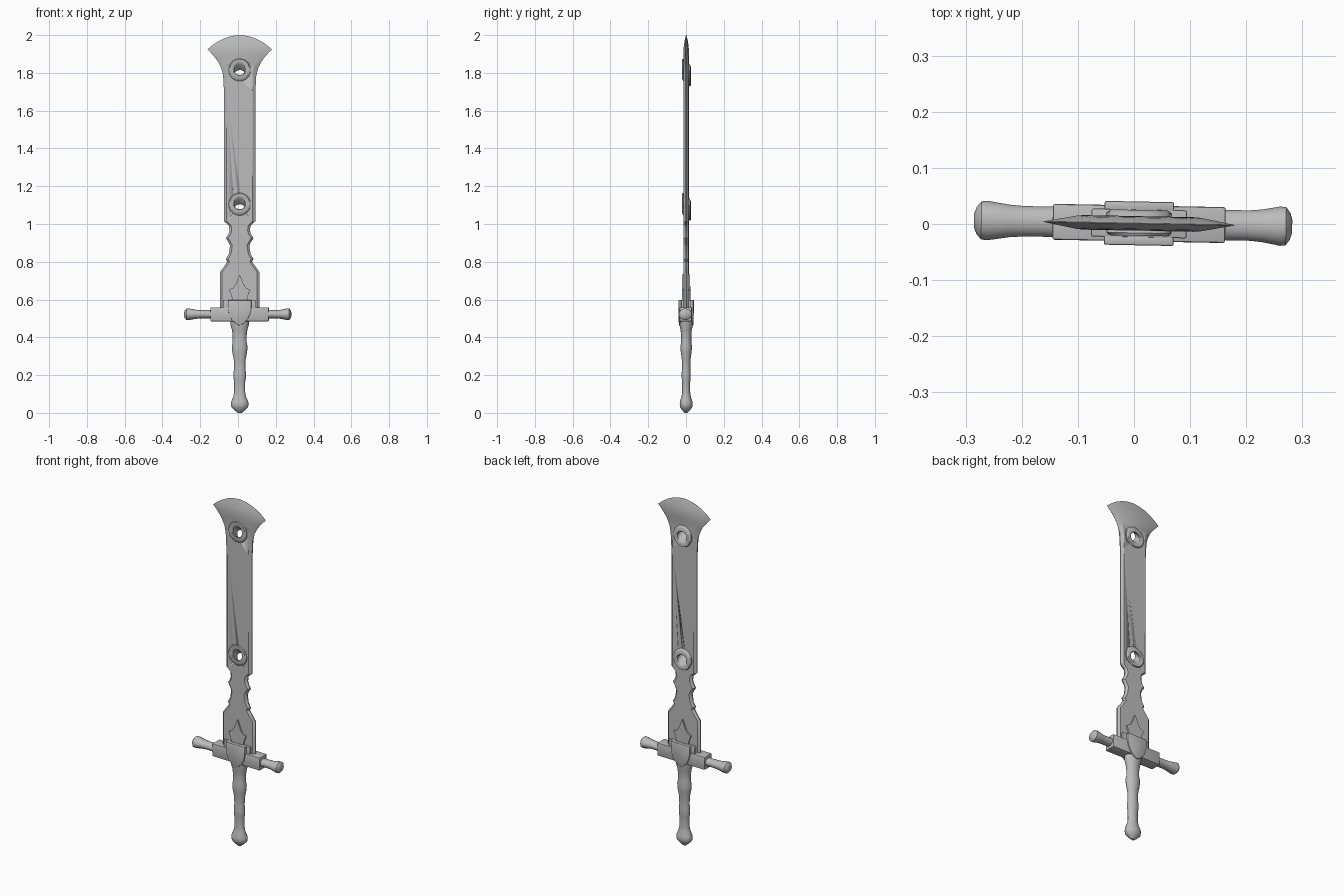
import bpy, bmesh, math
from mathutils import Matrix, Vector

cube = bpy.data.objects.get("Cube")
if cube:
    bpy.data.objects.remove(cube, do_unlink=True)

steel = bpy.data.materials.new("grey steel")
steel.use_nodes = True
grey = (0.5, 0.5, 0.5, 1)
steel.diffuse_color = grey
steel.node_tree.nodes["Principled BSDF"].inputs["Base Color"].default_value = grey

# The whole sword is turned slightly about its length
PLACE = Matrix.Translation((0.009, 0.001, 0)) @ Matrix.Rotation(math.radians(-1.1), 4, 'Z')


def finish(name, bm, angle=35, bevel=0):
    bmesh.ops.remove_doubles(bm, verts=bm.verts, dist=0.00001)
    bmesh.ops.recalc_face_normals(bm, faces=bm.faces)
    if bevel:
        bmesh.ops.bevel(bm, geom=bm.edges[:], offset=bevel, segments=2, affect='EDGES', profile=0.5)
    bm.transform(PLACE)
    mesh = bpy.data.meshes.new(name)
    bm.to_mesh(mesh)
    bm.free()
    mesh.materials.append(steel)
    obj = bpy.data.objects.new(name, mesh)
    bpy.context.collection.objects.link(obj)
    bpy.ops.object.select_all(action='DESELECT')
    obj.select_set(True)
    bpy.context.view_layer.objects.active = obj
    bpy.ops.object.shade_smooth_by_angle(angle=math.radians(angle))
    return obj


def loft(name, rings, closed=False, angle=35):
    """Skin a list of point rings, capped unless the list wraps around."""
    bm = bmesh.new()
    loops = [[bm.verts.new(p) for p in ring] for ring in rings]
    n = len(loops[0])
    for a, b in zip(loops, loops[1:] + loops[:1] if closed else loops[1:]):
        for i in range(n):
            j = (i + 1) % n
            bm.faces.new((a[i], a[j], b[j], b[i]))
    if not closed:
        bm.faces.new(loops[0])
        bm.faces.new(loops[-1])
    return finish(name, bm, angle)


def ellipse(rx, ry, n):
    return [(rx * math.cos(math.tau * i / n), ry * math.sin(math.tau * i / n)) for i in range(n)]


def box(name, size, z, bevel):
    bm = bmesh.new()
    bmesh.ops.create_cube(bm, size=1, matrix=Matrix.Translation((0, 0, z)) @ Matrix.Diagonal((*size, 1)))
    return finish(name, bm, 35, bevel)


def plate(name, half, y0, y1, bevel=0):
    """Mirrored outline in x and z, extruded along y."""
    outline = half + [(-x, z) for x, z in reversed(half) if x > 0]
    bm = bmesh.new()
    face = bm.faces.new([bm.verts.new((x, y0, z)) for x, z in outline])
    out = bmesh.ops.extrude_face_region(bm, geom=[face])
    moved = [v for v in out["geom"] if isinstance(v, bmesh.types.BMVert)]
    bmesh.ops.translate(bm, verts=moved, vec=(0, y1 - y0, 0))
    return finish(name, bm, 35, bevel)


# Blade: (height, half width, half thickness, bevel width) up to the flared tip
blade_rows = [
    (0.53, .105, .013, .012), (.745, .105, .013, .012), (.785, .076, .013, .012),
    (.80, .066, .013, .012), (.815, .073, .013, .012), (.84, .058, .013, .012),
    (.885, .051, .013, .012), (.905, .06, .013, .012), (.925, .073, .013, .012),
    (.945, .06, .013, .012), (.965, .054, .013, .012), (.992, .057, .013, .012),
    (1.015, .083, .013, .014), (1.70, .083, .013, .014), (1.79, .088, .013, .018),
    (1.825, .098, .013, .024), (1.86, .115, .013, .03), (1.89, .138, .013, .04),
    (1.925, .17, .012, .06), (1.95, .14, .010, .05), (1.97, .108, .007, .04),
    (1.985, .076, .004, .03), (1.995, .044, .002, .02), (2.0, .008, .0004, .003),
]
rings = []
for z, w, t, b in blade_rows:
    e = min(.003, t * .5) if z < 1.8 else .0005 if t > .001 else .0002
    rings.append([(w, -e, z), (w, e, z), (w - b, t, z), (b - w, t, z),
                  (-w, e, z), (-w, -e, z), (b - w, -t, z), (w - b, -t, z)])
blade = loft("blade", rings, angle=25)

# Slanted eyelets, lower at the back, with matching holes through the blade
SLANT = 0.85
eyelet_profile = [(.03, -.019), (.035, -.022), (.051, -.022), (.058, -.017),
                  (.058, .019), (.051, .024), (.035, .024), (.03, .021)]
for label, height in (("lower", 1.092), ("upper", 1.803)):
    circle = ellipse(1, 1, 32)
    rings = [[(r * c, y, height + r * s - SLANT * y) for c, s in circle] for r, y in eyelet_profile]
    loft(label + "_eyelet", rings, closed=True)
    cutter = loft(label + "_hole_cutter",
                  [[(.032 * c, y, height + .032 * s - SLANT * y) for c, s in circle] for y in (-.04, .04)])
    cutter.hide_render = True
    cutter.hide_set(True)
    cut = blade.modifiers.new(label + " hole", 'BOOLEAN')
    cut.operation = 'DIFFERENCE'
    cut.solver = 'EXACT'
    cut.object = cutter

# Grip and pommel, slightly flattened front to back
grip_rows = [(0, .01), (.012, .026), (.03, .044), (.045, .047), (.06, .045), (.085, .034), (.11, .029),
             (.165, .029), (.185, .033), (.21, .033), (.235, .03), (.28, .031), (.32, .039), (.35, .042),
             (.375, .037), (.41, .037), (.44, .041), (.465, .048), (.50, .05)]
loft("grip", [[(x, y, z) for x, y in ellipse(r, r * .73, 20)] for z, r in grip_rows])

# Crossguard: square collar, blade socket and two knobbed arms
GUARD_Z = 0.522
box("guard_collar", (.308, .064, .074), GUARD_Z, .004)
box("blade_socket", (.17, .05, .06), .568, .003)
arm_rows = [(0, .027, .022), (.06, .027, .022), (.085, .029, .024), (.12, .035, .031),
            (.131, .034, .031), (.139, .024, .022), (.143, .012, .011)]
for label, side, length in (("right", -1, .294), ("left", 1, .273)):
    k = (length - .14) / .143
    loft(label + "_guard_arm",
         [[(side * (.14 + d * k), y, GUARD_Z + z) for y, z in ellipse(ry, rz, 16)]
          for d, ry, rz in arm_rows])

# Shield and leaf ornaments on both faces
shield = [(0, .462), (.018, .472), (.04, .492), (.055, .52), (.062, .55), (.062, .597)]
leaf = [(0, .58), (.045, .58), (.04, .61), (.056, .652), (.034, .662), (.02, .682), (.01, .71), (0, .732)]
for label, side in (("front", -1), ("back", 1)):
    plate(label + "_shield", shield, side * .022, side * .039, .003)
    plate(label + "_leaf", leaf, side * .011, side * .021)
